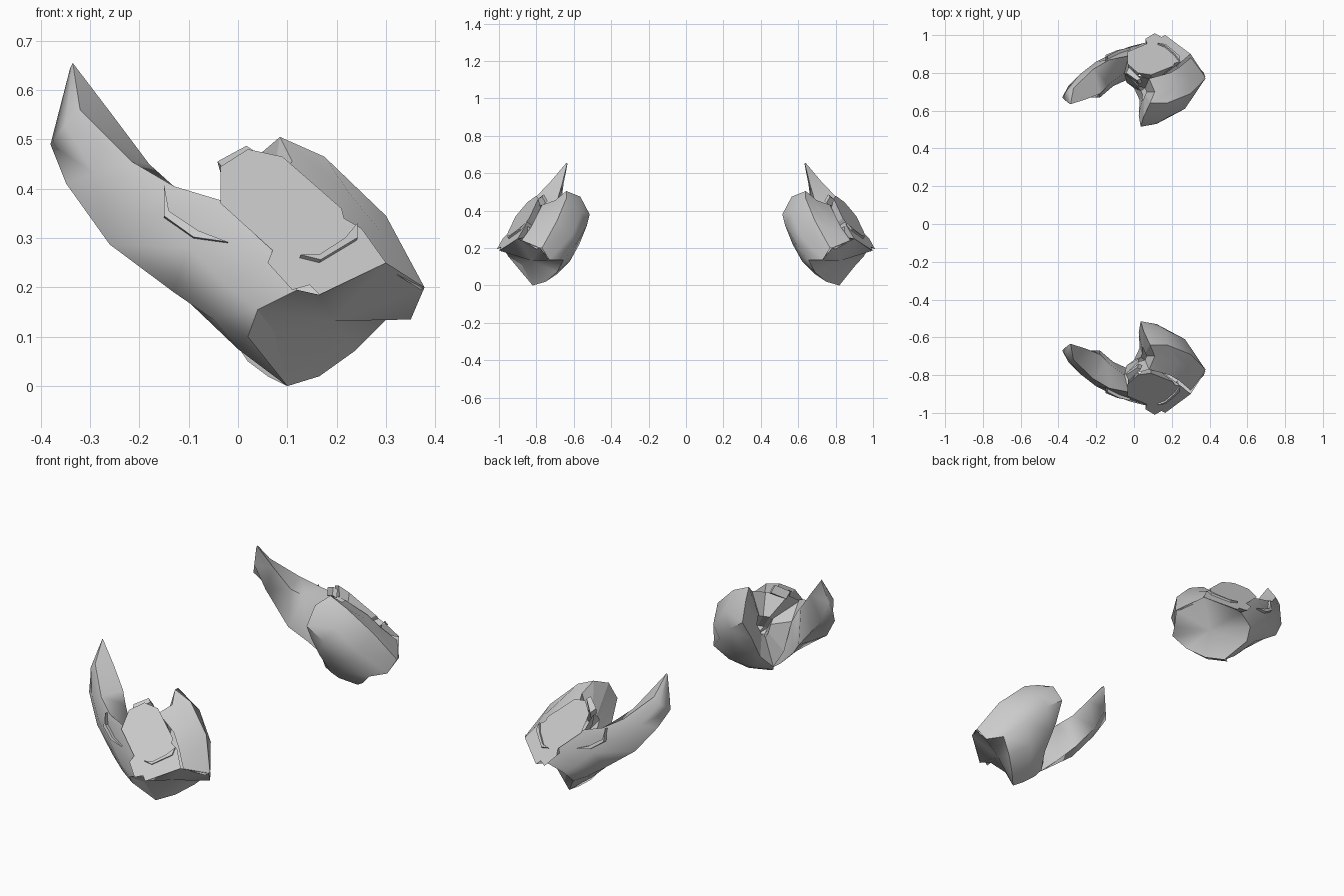
import bpy, bmesh
from math import radians
from mathutils import Vector as V

CORE = V((0.05, 0.70, 0.29))      # throat of the opening
FLOOR = V((0.11, 0.74, 0.21))     # bottom of the throat
HEART = V((0.09, 0.74, 0.27))     # point the outer plate tapers toward


def finish(name, verts, faces, angle=32):
    """Mesh on the +y side, mirrored to the -y side."""
    me = bpy.data.meshes.new(name)
    bm = bmesh.new()
    vs = [bm.verts.new(v) for v in verts]
    for f in faces:
        bm.faces.new([vs[i] for i in f])
    bmesh.ops.remove_doubles(bm, verts=bm.verts, dist=0.0005)
    bmesh.ops.recalc_face_normals(bm, faces=bm.faces)
    bm.to_mesh(me)
    bm.free()
    ob = bpy.data.objects.new(name, me)
    bpy.context.collection.objects.link(ob)
    bpy.ops.object.select_all(action='DESELECT')
    bpy.context.view_layer.objects.active = ob
    ob.select_set(True)
    bpy.ops.object.shade_smooth_by_angle(angle=radians(angle))
    m = ob.modifiers.new("mirror", 'MIRROR')
    m.use_axis = (False, True, False)
    m.use_mirror_merge = False
    return ob


def loft(name, rows, closed=False, angle=32):
    """Skin rows of equal point count; closed rings get end caps."""
    n = len(rows[0])
    verts = [p for r in rows for p in r]
    faces = []
    for i in range(len(rows) - 1):
        for j in range(n if closed else n - 1):
            k = (j + 1) % n
            faces.append((i*n + j, i*n + k, (i+1)*n + k, (i+1)*n + j))
    if closed:
        faces += [tuple(range(n)), tuple(range(len(verts) - n, len(verts)))]
    return finish(name, verts, faces, angle)


def prism(name, outer, inner):
    return loft(name, [outer, inner], closed=True, angle=20)


def to_throat(p):
    """Points leading from a rim point into the hole."""
    t = p.lerp(CORE, 0.72)
    return [t, t + FLOOR - CORE, FLOOR]


def plate_y(x, z):
    return 0.80 - 0.335 * (x - 0.02) - 0.843 * (z - 0.48)


# inner pad: rows run from the lower end to the rim
pad = [
    [(.30, .88, .24), (.24, .83, .31), (.19, .80, .37), (.08, .77, .43)],
    [(.37, .80, .195), (.30, .77, .30), (.23, .73, .385), (.11, .70, .455)],
    [(.378, .77, .20), (.30, .69, .345), (.175, .64, .465), (.085, .64, .505)],
    [(.35, .73, .135), (.27, .61, .27), (.17, .56, .39), (.05, .565, .475)],
    [(.30, .655, .135), (.22, .59, .22), (.12, .53, .32), (.035, .515, .38)],
    [(.235, .69, .07), (.15, .62, .13), (.07, .57, .22), (.025, .575, .28)],
    [(.165, .75, .02), (.10, .69, .06), (.065, .67, .09), (.03, .655, .15)],
    [(.10, .82, .0), (.06, .79, .02), (.02, .75, .05), (0, .72, .08)],
]
loft("inner_pad", pad, angle=45)

# faceted ring around the hole, continuing the pad rim past horn and plate
ring = [V(r[-1]) for r in pad] + [V(p) for p in [
    (-.04, .75, .16), (-.05, .80, .30), (-.035, .89, .37), (-.03, .80, .43), (.08, .77, .43)]]
loft("throat_ring", [[p] + to_throat(p) for p in ring], angle=12)

# horn guard: rings of five points from the base to the tip
horn = [
    [(.12, .975, .195), (.04, .95, .155), (.02, .90, .10), (.10, .82, .0), (.10, .82, .15)],
    [(.075, .95, .27), (-.02, .94, .20), (-.05, .88, .135), (0, .78, .075), (.03, .82, .19)],
    [(-.03, .89, .375), (-.10, .91, .28), (-.13, .85, .19), (-.11, .73, .18), (-.05, .80, .30)],
    [(-.13, .87, .405), (-.20, .86, .345), (-.26, .79, .287), (-.18, .67, .26), (-.13, .74, .405)],
    [(-.215, .82, .455), (-.29, .79, .43), (-.348, .73, .41), (-.31, .67, .42), (-.18, .69, .45)],
    [(-.32, .72, .56), (-.35, .715, .53), (-.38, .67, .49), (-.365, .655, .54), (-.255, .66, .55)],
    [(-.335, .64, .655), (-.337, .639, .65), (-.34, .638, .645), (-.338, .634, .648), (-.334, .635, .652)],
]
loft("horn_guard", horn, closed=True, angle=50)

# outer plate, tapering inward
outline = [(-.035, .445), (.02, .48), (.09, .465), (.21, .36), (.215, .34), (.25, .32), (.30, .25),
           (.165, .185), (.145, .205), (.11, .195), (.06, .25), (.07, .275), (-.035, .37)]
top = [V((x, plate_y(x, z), z)) for x, z in outline]
prism("outer_plate", top, [p.lerp(HEART, 0.6) for p in top])

# end cap: hollow fan around a recessed centre
rim = [(.10, .82, 0), (.165, .75, .02), (.235, .69, .07), (.30, .655, .135), (.35, .73, .135),
       (.378, .78, .20), (.30, .90, .25), (.165, .995, .185), (.12, .975, .195),
       (.04, .95, .155), (.02, .90, .10)]
n = len(rim)
finish("end_cap", rim + [(.195, .825, .132)], [(i, (i + 1) % n, n) for i in range(n)], 60)

# small raised fins on plate and horn, and the tab on the rim
off = V((.01, .03, .025))
fin = [V((x, plate_y(x, z), z)) for x, z in
       [(.125, .26), (.165, .25), (.24, .295), (.24, .325), (.215, .295), (.165, .262)]]
prism("plate_fin", [p + off * 0.25 for p in fin], [p - off for p in fin])
fin = [V(p) for p in [(-.15, .88, .41), (-.15, .895, .345), (-.09, .92, .302), (-.02, .935, .292),
                      (-.08, .92, .315), (-.14, .89, .355)]]
prism("horn_fin", fin, [p - V((0, .06, .01)) for p in fin])
tab = [V(p) for p in [(-.042, .80, .455), (.017, .76, .487), (.035, .77, .475), (-.028, .83, .44)]]
prism("rim_tab", tab, [p - V((-.01, .02, .035)) for p in tab])
